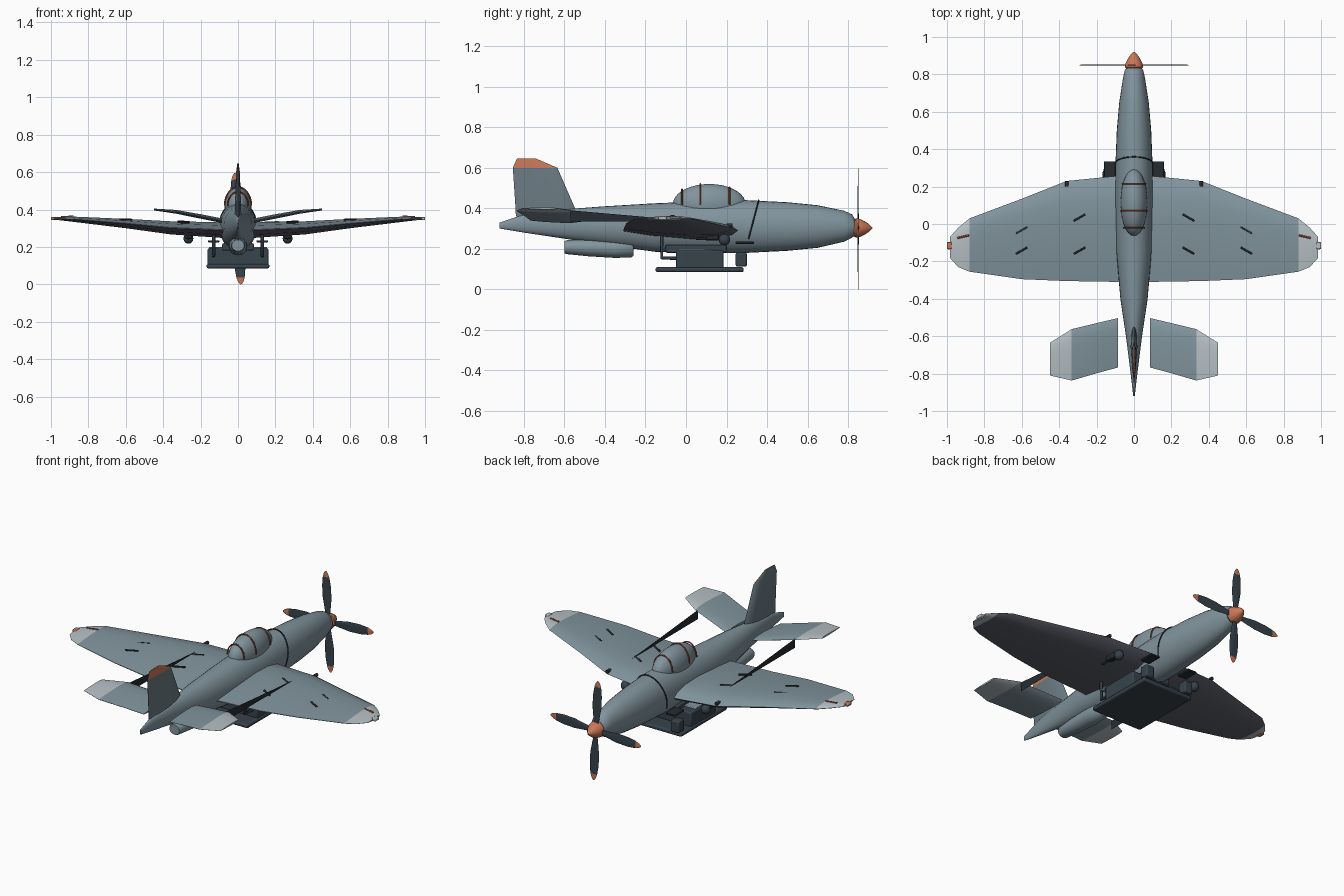
import bpy, bmesh, math
from mathutils import Vector

cube = bpy.data.objects.get("Cube")
if cube:
    bpy.data.objects.remove(cube, do_unlink=True)


def material(name, *rgb):
    lin = [((c / 255 + 0.055) / 1.055) ** 2.4 for c in rgb] + [1]
    m = bpy.data.materials.new(name)
    m.use_nodes = True
    m.diffuse_color = lin
    bsdf = m.node_tree.nodes["Principled BSDF"]
    bsdf.inputs["Base Color"].default_value = lin
    bsdf.inputs["Roughness"].default_value = 0.6
    return m


BODY = material("blue grey", 129, 148, 157)
PALE = material("pale grey", 182, 192, 196)
UNDER = material("underside grey", 94, 98, 108)
FIN = material("fin grey", 106, 122, 130)
SLATE = material("dark slate", 55, 67, 76)
DARK = material("near black", 38, 44, 50)
ORANGE = material("burnt orange", 202, 119, 87)
RUST = material("rust", 150, 72, 44)


def finish(name, bm, mats, rule=None, angle=40):
    bmesh.ops.recalc_face_normals(bm, faces=bm.faces[:])
    if rule:
        for f in bm.faces:
            f.material_index = rule(f.calc_center_median(), f.normal)
    me = bpy.data.meshes.new(name)
    bm.to_mesh(me)
    bm.free()
    for m in mats:
        me.materials.append(m)
    me.shade_smooth()
    me.set_sharp_from_angle(angle=math.radians(angle))
    ob = bpy.data.objects.new(name, me)
    bpy.context.collection.objects.link(ob)
    return ob


def loft(name, rings, mats, rule=None):
    """Skin a list of equal closed rings and cap both ends."""
    bm = bmesh.new()
    rows = [[bm.verts.new(p) for p in ring] for ring in rings]
    n = len(rows[0])
    for a, b in zip(rows, rows[1:]):
        for i in range(n):
            j = (i + 1) % n
            bm.faces.new((a[i], a[j], b[j], b[i]))
    bm.faces.new(rows[0])
    bm.faces.new(rows[-1])
    return finish(name, bm, mats, rule)


def hull(name, stations, mat, n=28):
    """Elliptical body along y from (y, half width, bottom, top)."""
    rings = []
    for y, w, lo, hi in stations:
        angs = [math.tau * i / n for i in range(n)]
        rings.append([(w * math.cos(a), y, (lo + hi) / 2 + (hi - lo) / 2 * math.sin(a)) for a in angs])
    return loft(name, rings, [mat])


FOIL = [(0, 0), (.05, .5), (.2, .95), (.4, 1), (.75, .6), (1, .06),
        (1, -.06), (.75, -.6), (.4, -1), (.2, -.95), (.05, -.5)]


def surface(name, sections, place, mats, rule):
    """Airfoil loft from (span, leading, trailing, offset, thickness)."""
    rings = [[place(s, le + (te - le) * u, off + v * t / 2) for u, v in FOIL]
             for s, le, te, off, t in sections]
    return loft(name, rings, mats, rule)


def box(name, centre, size, mat, bevel=0.008):
    bm = bmesh.new()
    bmesh.ops.create_cube(bm, size=1)
    bmesh.ops.scale(bm, vec=size, verts=bm.verts)
    ob = finish(name, bm, [mat])
    ob.location = centre
    mod = ob.modifiers.new("Bevel", "BEVEL")
    mod.width, mod.segments = bevel, 2


def ball(name, centre, radii, mat):
    bm = bmesh.new()
    bmesh.ops.create_uvsphere(bm, u_segments=28, v_segments=18, radius=1)
    bmesh.ops.scale(bm, vec=radii, verts=bm.verts)
    ob = finish(name, bm, [mat])
    ob.location = centre


def tube(name, pts, r, mat):
    cu = bpy.data.curves.new(name, "CURVE")
    cu.dimensions = "3D"
    cu.bevel_depth, cu.bevel_resolution, cu.use_fill_caps = r, 2, True
    sp = cu.splines.new("POLY")
    sp.points.add(len(pts) - 1)
    for p, co in zip(sp.points, pts):
        p.co = (*co, 1)
    cu.materials.append(mat)
    bpy.context.collection.objects.link(bpy.data.objects.new(name, cu))


# Fuselage, spinner and belly pod
hull("fuselage", [(-.92, .004, .30, .33), (-.8, .018, .28, .37), (-.6, .043, .25, .395),
                  (-.4, .073, .22, .41), (-.15, .094, .185, .425), (.1, .1, .18, .435),
                  (.3, .1, .18, .44), (.5, .092, .19, .43), (.65, .079, .205, .415),
                  (.78, .059, .235, .388), (.82, .05, .255, .37), (.835, .04, .265, .345)], BODY)
hull("spinner", [(y, r, .303 - r, .303 + r) for y, r in
                 ((.83, .042), (.84, .048), (.86, .044), (.885, .032), (.905, .018), (.92, .003))], ORANGE)
hull("belly_pod", [(-.6, .033, .178, .238), (-.59, .037, .174, .242), (-.48, .046, .163, .25),
                   (-.35, .05, .155, .252), (-.27, .048, .158, .25), (-.26, .04, .165, .24)], BODY)

# Slanted band over the nose
sweep = [math.radians(-28 + 236 * i / 36) for i in range(37)]
tube("nose_band", [(.1 * math.cos(a), .325 + .034 * math.sin(a), .31 + .13 * math.sin(a)) for a in sweep],
     .0035, DARK)

# Canopy with its frames
ball("canopy", (0, .115, .42), (.072, .18, .1), BODY)
for y, w, h in ((-.02, .056, .075), (.07, .072, .1), (.215, .062, .084)):
    arc = [math.pi * i / 20 for i in range(21)]
    tube("canopy_frame", [(w * math.cos(a), y, .42 + h * math.sin(a)) for a in arc], .004, RUST)

# Tail fin, painted at the tip of its left side
surface("tail_fin", [(.36, -.53, -.84, 0, .036), (.405, -.55, -.842, 0, .034),
                     (.6, -.635, -.855, 0, .02), (.645, -.74, -.835, 0, .008)],
        lambda s, y, t: (t, y, s), [FIN, ORANGE], lambda c, n: int(c.z > .6 and n.x > -.05))

for s, side in ((1, "left"), (-1, "right")):
    def flat(x, y, z, s=s):
        return (s * x, y, z)

    # Main wing and its tip light
    surface(side + "_wing", [(.06, .26, -.31, .289, .085), (.36, .23, -.305, .302, .07),
                             (.6, .135, -.295, .325, .05), (.88, .03, -.255, .348, .028),
                             (.94, -.02, -.23, .351, .02), (.985, -.07, -.18, .352, .012)],
            flat, [BODY, PALE, UNDER],
            lambda c, n: 2 if n.z < -.2 and abs(c.x) < .94 else int(abs(c.x) > .88))
    box(side + "_tip_light", (s * .987, -.115, .352), (.026, .04, .018), PALE if s > 0 else ORANGE, .005)
    tube(side + "_tip_mark", [(s * .88, -.06, .362), (s * .945, -.075, .361)], .005, RUST)

    # Small raised fittings on the wing
    for x, y, z in ((.26, .052, .334), (.57, -.016, .346), (.26, -.125, .33), (.57, -.125, .344)):
        tube(side + "_wing_fitting", [(s * x, y, z), (s * (x + .062), y - .035, z + .002)], .005, DARK)
    tube(side + "_probe", [(s * .36, .2, .315), (s * .36, .23, .315)], .01, DARK)

    # Underwing gun with its ball mount
    ball(side + "_gun_ball", (s * .265, .19, .245), (.026, .028, .028), SLATE)
    tube(side + "_gun_barrel", [(s * .265, .19, .245), (s * .265, .05, .25)], .006, DARK)
    box(side + "_gun_mount", (s * .265, .13, .26), (.04, .06, .035), DARK)

    # Tailplane
    surface(side + "_tailplane", [(.085, -.503, -.767, .34, .024), (.2, -.53, -.798, .363, .024),
                                  (.333, -.562, -.837, .388, .02), (.45, -.635, -.81, .4, .01)],
            flat, [BODY, PALE], lambda c, n: int(abs(c.x) > .333))

    # Paper-thin tapered brace from wing to tailplane
    bm = bmesh.new()
    bm.faces.new([bm.verts.new((s * .32, y, z)) for y, z in ((-.57, .39), (.06, .335), (-.57, .335))])
    finish(side + "_brace", bm, [DARK])

    # Supports of the belly carrier
    tube(side + "_carrier_post", [(s * .13, -.12, .27), (s * .13, -.12, .155), (s * .13, -.03, .152)],
         .009, SLATE)
    box(side + "_carrier_foot", (s * .135, .273, .147), (.055, .055, .07), SLATE)
    box(side + "_carrier_bracket", (s * .13, .29, .23), (.06, .09, .011), DARK, .003)

# Belly carrier
box("carrier_tray", (0, .067, .097), (.335, .435, .024), SLATE)
box("carrier_box", (0, .068, .148), (.325, .235, .09), SLATE)
box("carrier_top", (0, .02, .194), (.31, .23, .012), BODY, .004)
box("carrier_saddle", (0, .05, .2), (.17, .3, .04), SLATE)

# Propeller
blade = [(.02, .011, -.011, 0, .008), (.07, .019, -.019, 0, .006), (.14, .029, -.029, 0, .005),
         (.21, .029, -.029, 0, .004), (.262, .022, -.022, 0, .003), (.285, .014, -.014, 0, .003),
         (.298, .004, -.004, 0, .002)]
hub = Vector((0, .85, .298))
for k in range(4):
    a = math.radians(90 * k + 3)
    out = Vector((math.cos(a), 0, math.sin(a)))
    across = Vector((-math.sin(a), 0, math.cos(a)))
    surface("propeller_blade", blade,
            lambda r, u, t: hub + out * r + across * u + Vector((0, t, 0)),
            [SLATE, ORANGE], lambda c, n: int((c - hub).length > .262))
